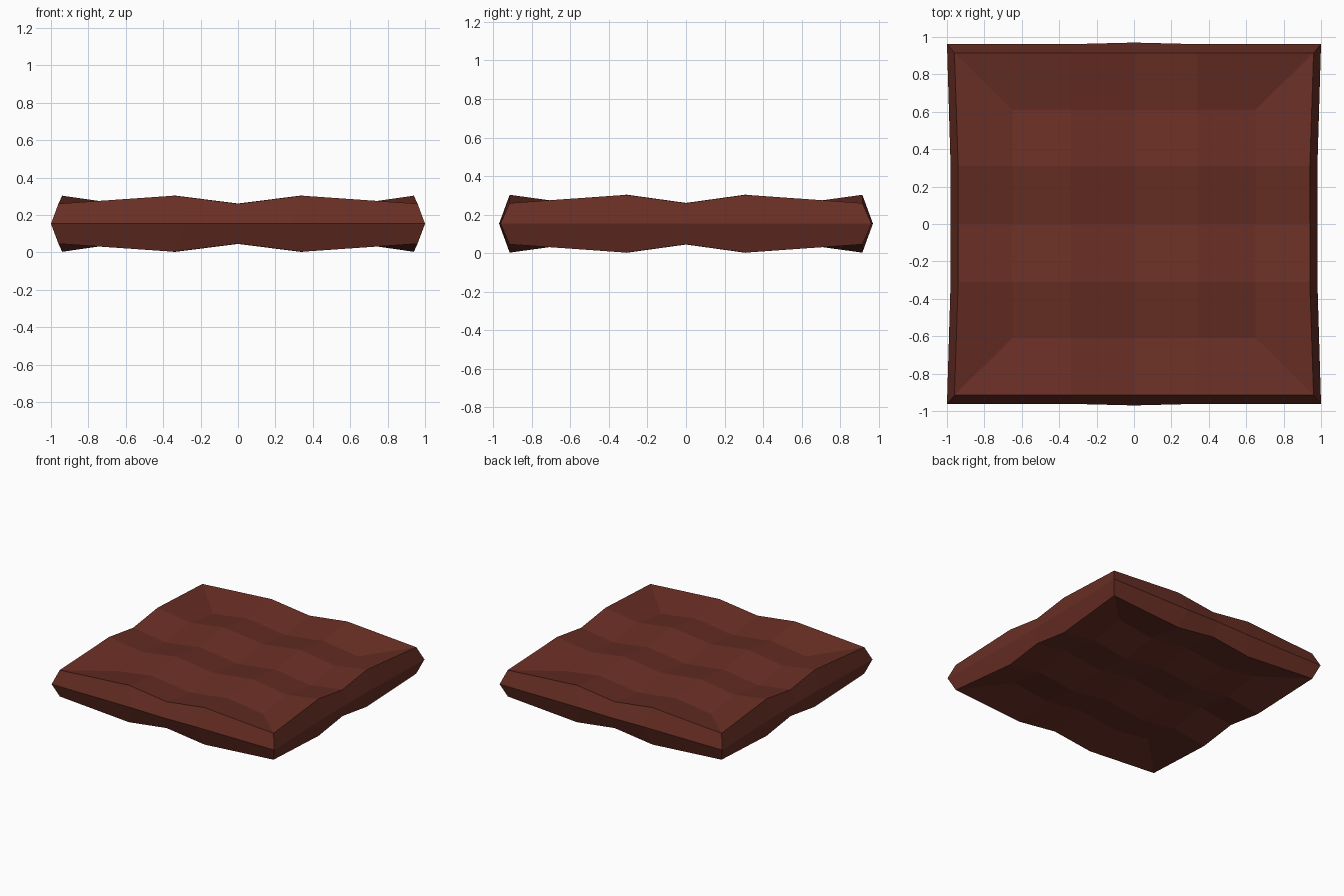
import bpy, bmesh

if "Cube" in bpy.data.objects:
    bpy.data.objects.remove(bpy.data.objects["Cube"])

MID = 0.153                                   # height of the seam
IX, IY = (0, 0.34, 0.65), (0, 0.31, 0.61)     # inner quilt lines
WAVE = (0, 0.043, 0)                          # valley, ridge, valley


def signed(v, i):
    return v[abs(i)] * (1 if i >= 0 else -1)


def inner(i, j):
    return signed(IX, i), signed(IY, j), 0.065 + WAVE[abs(i)] + WAVE[abs(j)]


def rim(i, j):
    # raised edge of each puffy face
    x = signed((0, 0.34, 0.96 if abs(j) == 2 else 0.94), i)
    y = signed((0, 0.31, 0.915), j)
    return x, y, 0.107 + WAVE[abs(i)] + WAVE[abs(j)]


def seam(i, j):
    # outermost line around the middle
    x = signed((0, 0.28, 1.0 if abs(j) == 2 else 0.98), i)
    y = signed((0, 0.29, 0.97 if i == 0 else 0.963), j)
    return x, y, 0


R = range(-2, 3)
loop = ([(i, -2) for i in range(-2, 2)] + [(2, j) for j in range(-2, 2)] +
        [(i, 2) for i in range(2, -2, -1)] + [(-2, j) for j in range(2, -2, -1)])

bm = bmesh.new()


def vert(p, side):
    return bm.verts.new((p[0], p[1], MID + side * p[2]))


seam_ring = [vert(seam(*k), 1) for k in loop]

for side in (1, -1):
    # quilted centre
    grid = {(i, j): vert(inner(i, j), side) for i in R for j in R}
    for i in R[:-1]:
        for j in R[:-1]:
            bm.faces.new((grid[i, j], grid[i + 1, j], grid[i + 1, j + 1], grid[i, j + 1]))
    # border and bevelled sides
    rings = [[grid[k] for k in loop], [vert(rim(*k), side) for k in loop], seam_ring]
    for a, b in zip(rings, rings[1:]):
        for n in range(16):
            m = (n + 1) % 16
            bm.faces.new((a[n], b[n], b[m], a[m]))

bmesh.ops.recalc_face_normals(bm, faces=bm.faces)
mesh = bpy.data.meshes.new("wavy_slab")
bm.to_mesh(mesh)
bm.free()

mat = bpy.data.materials.new("dark reddish brown")
mat.diffuse_color = (0.14, 0.028, 0.018, 1)
mat.use_nodes = True
mat.node_tree.nodes["Principled BSDF"].inputs["Base Color"].default_value = mat.diffuse_color
mesh.materials.append(mat)
slab = bpy.data.objects.new("wavy_slab", mesh)
bpy.context.collection.objects.link(slab)
